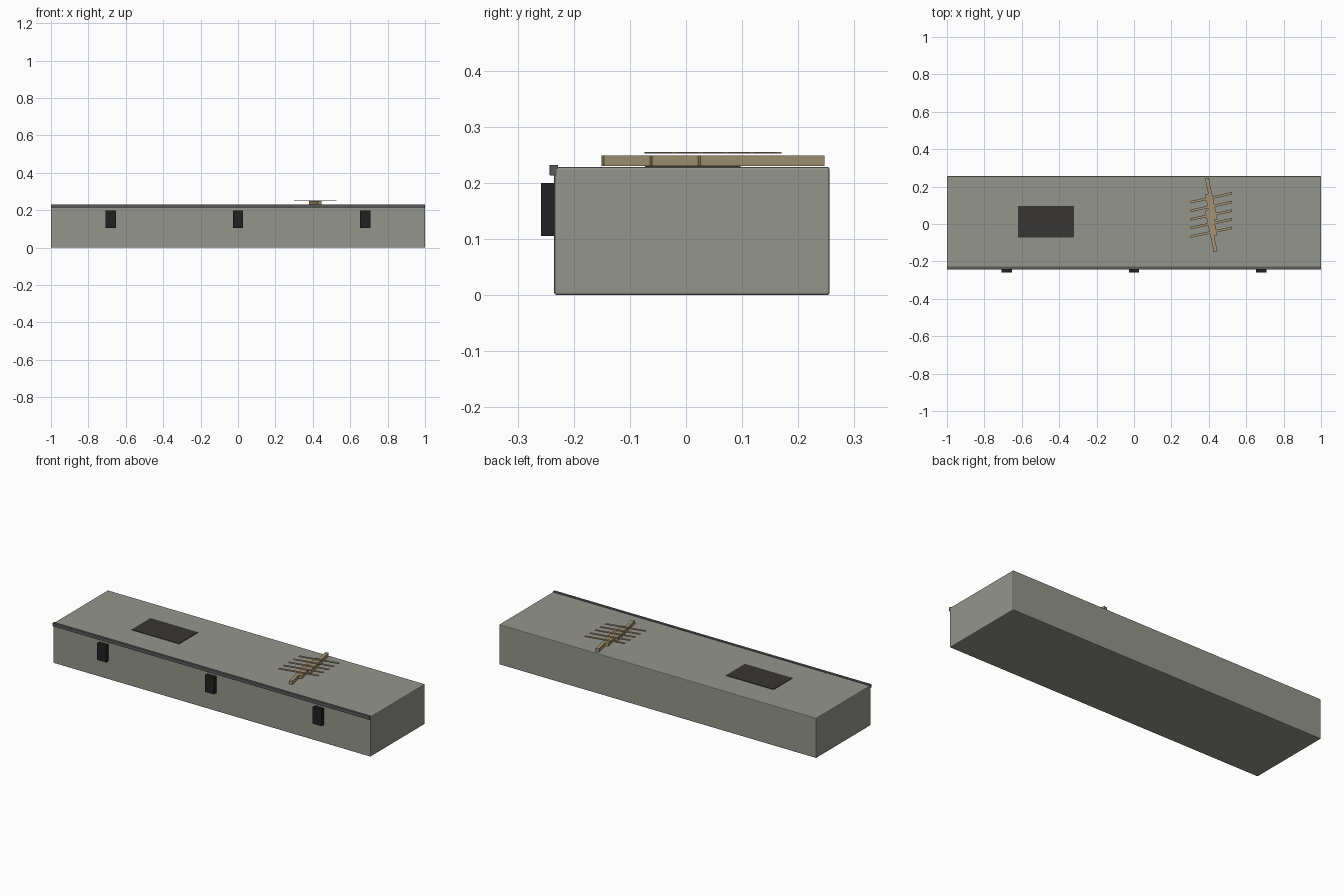
import bpy
from math import radians

if "Cube" in bpy.data.objects:
    bpy.data.objects.remove(bpy.data.objects["Cube"])


def material(name, rgb):
    m = bpy.data.materials.new(name)
    m.diffuse_color = (*rgb, 1)
    m.use_nodes = True
    m.node_tree.nodes["Principled BSDF"].inputs["Base Color"].default_value = m.diffuse_color
    return m


CASE = material("case_grey", (0.30, 0.30, 0.27))
TRIM = material("trim_grey", (0.10, 0.10, 0.10))
BLACK = material("latch_black", (0.015, 0.015, 0.015))
PANEL = material("panel_dark", (0.04, 0.037, 0.035))
TAN = material("tan", (0.36, 0.29, 0.17))


def box(name, lo, hi, mat, turn=0, bevel=0):
    centre = [(a + b) / 2 for a, b in zip(lo, hi)]
    bpy.ops.mesh.primitive_cube_add(size=1, location=centre)
    o = bpy.context.object
    o.name = name
    o.scale = [b - a for a, b in zip(lo, hi)]
    bpy.ops.object.transform_apply(location=False, rotation=False, scale=True)
    o.rotation_euler.z = radians(turn)
    o.data.materials.append(mat)
    if bevel:
        b = o.modifiers.new("soft_edges", "BEVEL")
        b.width = bevel
        b.segments = 2
    return o


# Long case and the lip along its front top edge
box("case_body", (-1, -0.235, 0), (1, 0.256, 0.228), CASE, bevel=0.004)
box("front_lip", (-1, -0.243, 0.213), (1, -0.228, 0.232), TRIM, bevel=0.001)

# Latches on the front
for i, x in enumerate((-0.68, 0, 0.68)):
    box(f"latch_{i + 1}", (x - 0.028, -0.258, 0.105),
        (x + 0.028, -0.232, 0.20), BLACK)

# Thin dark panel on the lid
box("lid_panel", (-0.62, -0.073, 0.226), (-0.32, 0.097, 0.231), PANEL)

# Ornament: three overlapping slanted stem pieces
CX, CY, TILT = 0.413, 0.048, 12
for i in range(3):
    y = CY + (i - 1) * 0.086
    box(f"ornament_stem_{i + 1}", (CX - 0.01, y - 0.113, 0.230),
        (CX + 0.01, y + 0.113, 0.249), TAN, turn=TILT)

# Ornament: five thin cross ribs hovering just above the stem
for i in range(5):
    y = CY + (i - 2) * 0.046
    box(f"ornament_rib_{i + 1}", (CX - 0.1135, y - 0.0065, 0.252),
        (CX + 0.1135, y + 0.0065, 0.255), TAN, turn=TILT)
